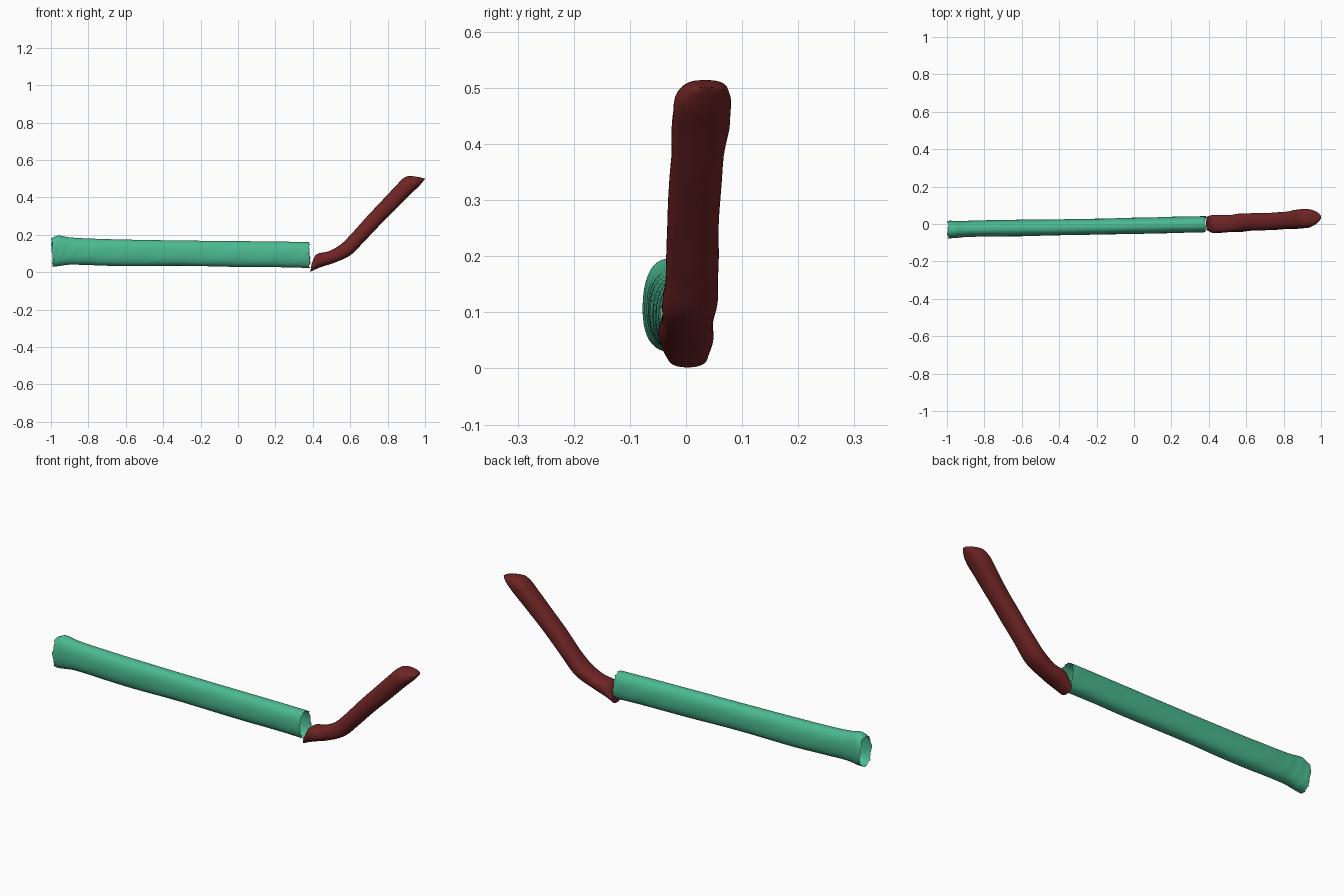
import bpy, bmesh, math, random
from mathutils import Vector

if "Cube" in bpy.data.objects:
    bpy.data.objects.remove(bpy.data.objects["Cube"])

random.seed(4)
SIDES = 40


def material(name, color):
    m = bpy.data.materials.new(name)
    m.diffuse_color = color
    m.use_nodes = True
    m.node_tree.nodes["Principled BSDF"].inputs["Base Color"].default_value = m.diffuse_color
    return m


def spline(stations, steps):
    """Catmull-Rom interpolation through the station rows."""
    rows, n = [], len(stations)
    for i in range(n - 1):
        a, b = stations[max(i - 1, 0)], stations[i]
        c, d = stations[i + 1], stations[min(i + 2, n - 1)]
        for k in range(steps):
            t = k / steps
            rows.append([0.5 * (2 * q + (r - p) * t + (2 * p - 5 * q + 4 * r - s) * t * t
                                + (3 * q - p - 3 * r + s) * t ** 3)
                         for p, q, r, s in zip(a, b, c, d)])
    return rows + [list(stations[-1])]


def loft(name, stations, mat, steps, power, caps, ragged=0.0):
    """Rows: bottom x, bottom z, top x, top z, centre y, half width."""
    bm = bmesh.new()
    rows, rings = spline(stations, steps), []
    for i, (bx, bz, tx, tz, y, w) in enumerate(rows):
        ring = []
        for j in range(SIDES):
            a = 2 * math.pi * j / SIDES
            c, s = math.cos(a), math.sin(a)
            c = math.copysign(abs(c) ** (2 / power), c)
            s = math.copysign(abs(s) ** (2 / power), s)
            u = (s + 1) / 2
            # gentle dents along the surface
            dent = 1 + 0.025 * math.sin(3 * a + i * 0.55) * math.sin(i * 0.31 + a)
            p = Vector((bx + (tx - bx) * u, y + w * c * dent, bz + (tz - bz) * u))
            if ragged and i in (0, len(rows) - 1):
                p.x += random.uniform(-ragged, ragged)
            ring.append(bm.verts.new(p))
        rings.append(ring)
    for r0, r1 in zip(rings, rings[1:]):
        for j in range(SIDES):
            k = (j + 1) % SIDES
            bm.faces.new((r0[j], r0[k], r1[k], r1[j]))
    if caps:
        bm.faces.new(rings[0])
        bm.faces.new(rings[-1])
    bmesh.ops.recalc_face_normals(bm, faces=bm.faces)
    me = bpy.data.meshes.new(name)
    bm.to_mesh(me)
    bm.free()
    me.materials.append(mat)
    ob = bpy.data.objects.new(name, me)
    bpy.context.collection.objects.link(ob)
    bpy.context.view_layer.objects.active = ob
    ob.select_set(True)
    bpy.ops.object.shade_smooth_by_angle(angle=math.radians(45))
    ob.select_set(False)
    return ob


# Hollow oval sleeve, flared at the left end and open at both ends
sleeve = [
    (-0.992, 0.030, -0.995, 0.182, -0.030, 0.047),
    (-0.960, 0.032, -0.960, 0.196, -0.029, 0.046),
    (-0.900, 0.040, -0.900, 0.186, -0.027, 0.044),
    (-0.800, 0.038, -0.800, 0.180, -0.024, 0.043),
    (-0.600, 0.032, -0.600, 0.174, -0.021, 0.044),
    (-0.300, 0.034, -0.300, 0.169, -0.016, 0.043),
    (0.000, 0.028, 0.000, 0.166, -0.010, 0.043),
    (0.250, 0.026, 0.250, 0.163, -0.004, 0.043),
    (0.382, 0.022, 0.382, 0.160, -0.001, 0.043),
]
loft("sleeve", sleeve, material("green", (0.07, 0.49, 0.29, 1)), 8, 2.3, False, 0.006)

# Bent dark red arm with a tapered, slanted tip
arm = [
    (0.386, 0.002, 0.394, 0.045, 0.003, 0.036),
    (0.440, 0.026, 0.420, 0.095, 0.000, 0.049),
    (0.520, 0.052, 0.485, 0.112, 0.002, 0.046),
    (0.600, 0.090, 0.545, 0.145, 0.007, 0.049),
    (0.660, 0.148, 0.602, 0.200, 0.011, 0.046),
    (0.750, 0.243, 0.690, 0.298, 0.013, 0.046),
    (0.850, 0.343, 0.788, 0.402, 0.020, 0.047),
    (0.920, 0.415, 0.850, 0.468, 0.027, 0.052),
    (0.965, 0.457, 0.884, 0.502, 0.030, 0.049),
    (0.992, 0.488, 0.915, 0.514, 0.034, 0.036),
    (1.000, 0.500, 0.970, 0.508, 0.036, 0.016),
]
loft("bent_arm", arm, material("dark_red", (0.16, 0.018, 0.018, 1)), 6, 2.4, True)
